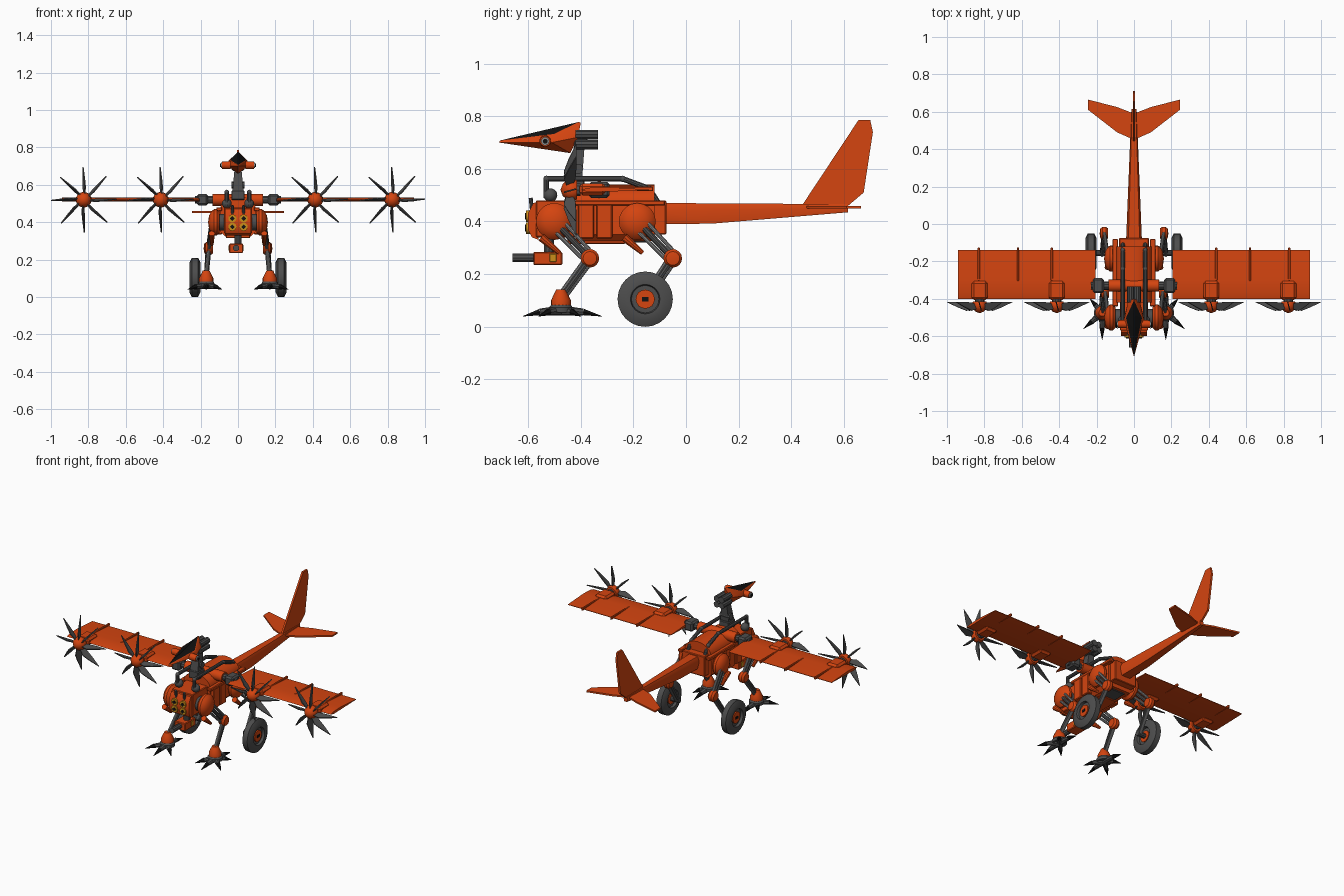
import bpy, bmesh, math
from mathutils import Vector as V, Matrix

cube = bpy.data.objects.get("Cube")
if cube:
    bpy.data.objects.remove(cube, do_unlink=True)


def material(name, rgb):
    m = bpy.data.materials.new(name)
    m.use_nodes = True
    m.diffuse_color = (*rgb, 1)
    m.node_tree.nodes["Principled BSDF"].inputs["Base Color"].default_value = (*rgb, 1)
    return m


ORANGE = material("orange paint", (0.66, 0.058, 0.005))
GREY = material("dark grey", (0.075, 0.075, 0.075))
STEEL = material("light steel", (0.25, 0.25, 0.25))
BLACK = material("black", (0.006, 0.006, 0.006))
GOLD = material("gold", (0.6, 0.27, 0.01))


def finish(name, bm, *mats):
    bmesh.ops.remove_doubles(bm, verts=bm.verts, dist=1e-5)
    bmesh.ops.recalc_face_normals(bm, faces=bm.faces)
    for f in bm.faces:
        f.smooth = True
    for e in bm.edges:
        e.smooth = e.calc_face_angle(0) < 0.6
    me = bpy.data.meshes.new(name)
    bm.to_mesh(me)
    bm.free()
    for m in mats:
        me.materials.append(m)
    ob = bpy.data.objects.new(name, me)
    bpy.context.collection.objects.link(ob)
    return ob


def box(name, center, size, mat, bevel=0.004):
    bm = bmesh.new()
    bmesh.ops.create_cube(bm, size=1, matrix=Matrix.Translation(center) @ Matrix.Diagonal((*size, 1)))
    if bevel:
        bmesh.ops.bevel(bm, geom=bm.edges[:], offset=bevel, segments=1, affect='EDGES')
    return finish(name, bm, mat)


def lathe(name, start, axis, profile, mat, n=16):
    """Revolve (radius, distance) pairs around an axis from start."""
    bm = bmesh.new()
    q = V(axis).to_track_quat('Z', 'Y')
    rings = [[bm.verts.new(V(start) + q @ V((r * math.cos(t), r * math.sin(t), h)))
              for t in (math.tau * i / n for i in range(n))] for r, h in profile]
    for a, b in zip(rings, rings[1:]):
        for i in range(n):
            j = (i + 1) % n
            bm.faces.new((a[i], a[j], b[j], b[i]))
    for end, p in ((rings[0], profile[0]), (rings[-1], profile[-1])):
        if p[0] > 0:
            bm.faces.new(end)
    return finish(name, bm, mat)


def rod(name, a, b, r, mat, r2=None, n=10):
    d = V(b) - V(a)
    return lathe(name, a, d, [(r, 0), (r if r2 is None else r2, d.length)], mat, n)


def ball(name, c, r, mat):
    bm = bmesh.new()
    bmesh.ops.create_uvsphere(bm, u_segments=16, v_segments=10, radius=r, matrix=Matrix.Translation(c))
    return finish(name, bm, mat)


def prism(name, pts, axis, lo, hi, mat):
    """Extrude a 2D outline along the x, y or z axis."""
    put = {'x': lambda p, h: (h, p[0], p[1]), 'y': lambda p, h: (p[0], h, p[1]),
           'z': lambda p, h: (p[0], p[1], h)}[axis]
    bm = bmesh.new()
    a, b = ([bm.verts.new(put(p, h)) for p in pts] for h in (lo, hi))
    bm.faces.new(a)
    bm.faces.new(b)
    for i in range(len(pts)):
        j = (i + 1) % len(pts)
        bm.faces.new((a[i], a[j], b[j], b[i]))
    return finish(name, bm, mat)


def hull(name, pts, *mats, rule=None):
    bm = bmesh.new()
    bmesh.ops.convex_hull(bm, input=[bm.verts.new(p) for p in pts])
    if rule:
        bm.normal_update()
        top = [f for f in bm.faces if rule(f)]
        bmesh.ops.inset_region(bm, faces=top, thickness=0.008)
        for f in top:
            f.material_index = 1
    return finish(name, bm, *mats)


# Body
dome = [(0.095 * math.cos(t), 0.47 + 0.07 * math.sin(t)) for t in (math.pi * i / 10 for i in range(11))]
prism("body_core", dome + [(-0.095, 0.35), (-0.07, 0.325), (0.07, 0.325), (0.095, 0.35)], 'y', -0.42, -0.12, ORANGE)
box("rear_block", (0, -0.105, 0.415), (0.16, 0.06, 0.13), ORANGE)
box("front_block", (0, -0.49, 0.41), (0.15, 0.16, 0.14), ORANGE)
prism("nose_plate", [(-0.56, 0.33), (-0.585, 0.34), (-0.60, 0.37), (-0.60, 0.43), (-0.58, 0.47), (-0.56, 0.475)],
      'x', -0.07, 0.07, ORANGE)
box("belly_plate", (0, -0.34, 0.325), (0.13, 0.22, 0.02), ORANGE)
box("rear_belly", (0, -0.2, 0.34), (0.1, 0.12, 0.04), GREY)
rod("wing_spar", (-0.135, -0.33, 0.52), (0.135, -0.33, 0.52), 0.032, ORANGE, n=20)
for x in (-0.03, 0.03):
    for z in (0.375, 0.42):
        rod("headlight", (x, -0.59, z), (x, -0.607, z), 0.022, GOLD, n=12)
        rod("headlight_lens", (x, -0.606, z), (x, -0.611, z), 0.013, BLACK, n=4)
    rod("nose_pipe", (x, -0.585, 0.44), (x, -0.59, 0.49), 0.008, GREY)

# Chin gun
rod("gun_mount", (0, -0.52, 0.35), (0, -0.52, 0.27), 0.02, GREY)
box("gun_body", (-0.01, -0.525, 0.26), (0.075, 0.11, 0.05), ORANGE)
box("gun_band", (-0.01, -0.505, 0.262), (0.08, 0.03, 0.035), GOLD)
rod("gun_barrel", (-0.01, -0.58, 0.262), (-0.01, -0.66, 0.262), 0.017, GREY)

# Tail
hull("tail_boom", [(s * w, y, z) for s in (1, -1) for w, y, z in
     [(0.03, -0.08, 0.47), (0.042, -0.08, 0.44), (0.03, -0.08, 0.39), (0.028, 0.1, 0.392),
      (0.01, 0.615, 0.466), (0.014, 0.615, 0.45), (0.01, 0.615, 0.435)]], ORANGE)
prism("tail_fin", [(0.44, 0.46), (0.655, 0.785), (0.7, 0.785), (0.71, 0.74), (0.675, 0.51), (0.61, 0.455)],
      'x', -0.006, 0.006, ORANGE)

# Neck and head
box("neck_base", (0, -0.42, 0.545), (0.07, 0.07, 0.05), GREY)
hull("neck", [(s * w, y, z) for s in (1, -1) for w, y, z in
     [(0.03, -0.45, 0.56), (0.03, -0.395, 0.56), (0.018, -0.425, 0.69), (0.018, -0.385, 0.69)]], GREY)
rod("neck_joint", (-0.035, -0.41, 0.6), (0.035, -0.41, 0.6), 0.02, GREY)
box("head_mount", (0, -0.4, 0.705), (0.05, 0.05, 0.06), GREY)
for x in (-0.018, 0.018):
    for z in (0.692, 0.73):
        rod("head_canister", (x, -0.42, z), (x, -0.335, z), 0.019, GREY)
hull("head", [(0, -0.71, 0.70), (0, -0.4, 0.775), (0, -0.44, 0.66)] + [(s * x, y, z) for s in (1, -1) for x, y, z in
     [(0.05, -0.5, 0.73), (0.055, -0.51, 0.7), (0.03, -0.41, 0.72)]], ORANGE, BLACK,
     rule=lambda f: f.normal.z > 0.6)

blade_shape = [(0.03, -0.455), (0.07, -0.465), (0.115, -0.447), (0.175, -0.417), (0.11, -0.417), (0.06, -0.42), (0.03, -0.43)]
SHOULDER = [(0.055, 0), (0.07, 0.015), (0.07, 0.03), (0.058, 0.045), (0.035, 0.057), (0, 0.062)]

for s, side in ((1, "left"), (-1, "right")):
    def P(x, y, z):
        return V((s * x, y, z))

    # Eyes
    rod(side + "_eye_ring", P(0.04, -0.535, 0.705), P(0.085, -0.535, 0.705), 0.022, ORANGE, 0.02, 14)
    rod(side + "_eye", P(0.08, -0.535, 0.705), P(0.092, -0.535, 0.705), 0.016, STEEL, n=14)
    rod(side + "_pupil", P(0.09, -0.535, 0.705), P(0.095, -0.535, 0.705), 0.009, BLACK, n=12)

    # Back pipes
    path = [P(0.06, *p) for p in ((-0.53, 0.49), (-0.53, 0.562), (-0.24, 0.562), (-0.14, 0.525), (-0.105, 0.47))]
    for a, b in zip(path, path[1:]):
        rod(side + "_back_pipe", a, b, 0.011, GREY)
        ball(side + "_pipe_joint", b, 0.012, GREY)
    ball(side + "_pipe_pump", P(0.06, -0.515, 0.5), 0.026, GREY)

    # Side panels
    for y in (-0.38, -0.31):
        box(side + "_side_panel", P(0.1, y, 0.4), (0.03, 0.06, 0.13), ORANGE)
    box(side + "_side_rail", P(0.1, -0.26, 0.47), (0.03, 0.36, 0.02), ORANGE)

    # Wing with ribs, engines and propellers
    box(side + "_wing_joint", P(0.19, -0.33, 0.52), (0.06, 0.08, 0.06), GREY, 0.01)
    rod(side + "_wing_pin", P(0.12, -0.33, 0.52), P(0.23, -0.33, 0.52), 0.022, GREY)
    prism(side + "_wing", [(-0.4, 0.52), (-0.37, 0.528), (-0.3, 0.531), (-0.14, 0.521), (-0.14, 0.518), (-0.37, 0.512)],
          'x', s * 0.205, s * 0.94, ORANGE)
    for x in (0.44, 0.62, 0.83):
        box(side + "_wing_rib", P(x, -0.215, 0.524), (0.012, 0.18, 0.018), ORANGE, 0.003)
    for x in (0.413, 0.825):
        box(side + "_nacelle", P(x, -0.355, 0.522), (0.085, 0.1, 0.046), ORANGE, 0.012)
        rod(side + "_propeller_shaft", P(x, -0.4, 0.52), P(x, -0.43, 0.52), 0.025, GREY)
        lathe(side + "_spinner", P(x, -0.415, 0.52), (0, -1, 0),
              [(0.036, 0), (0.042, 0.015), (0.038, 0.035), (0.023, 0.053), (0, 0.062)], ORANGE)
        for k in range(8):
            blade = prism(side + "_propeller_blade", blade_shape, 'z', -0.003, 0.003, GREY)
            pivot = Matrix.Translation((0, -0.43, 0))
            blade.matrix_world = (Matrix.Translation(P(x, 0, 0.52)) @ Matrix.Rotation(k * math.pi / 4, 4, 'Y')
                                  @ pivot @ Matrix.Rotation(math.radians(15), 4, 'X') @ pivot.inverted())

    # Stabiliser
    prism(side + "_stabiliser", [(s * x, y) for x, y in
          [(0, 0.45), (0.09, 0.49), (0.245, 0.61), (0.245, 0.665), (0.09, 0.625), (0, 0.59)]], 'z', 0.449, 0.459, ORANGE)

    # Legs: front pair end in claws, rear pair in wheels
    for leg, hip, knee, foot in (("front", P(0.14, -0.5, 0.4), P(0.155, -0.365, 0.26), P(0.17, -0.475, 0.11)),
                                 ("rear", P(0.14, -0.185, 0.4), P(0.16, -0.05, 0.26), P(0.17, -0.155, 0.105))):
        tag = side + "_" + leg
        rod(tag + "_hip_axle", P(0.05, hip.y, hip.z), P(0.12, hip.y, hip.z), 0.045, GREY, n=14)
        lathe(tag + "_hip", P(0.098, hip.y, hip.z), (s, 0, 0), SHOULDER, ORANGE, 20)
        off = V((0, 0.018, 0.018))
        for d in (-1, 1):
            rod(tag + "_thigh_rod", hip + off * d, knee + off * d * 0.8, 0.008, STEEL)
            rod(tag + "_shin_rod", knee + V((0, d * 0.016, 0)), foot + V((0, d * 0.014, 0)), 0.008, STEEL)
        rod(tag + "_thigh", hip, knee, 0.012, GREY)
        rod(tag + "_shin", knee, foot, 0.013, GREY)
        rod(tag + "_thigh_guard", hip + V((0, -0.05, -0.06)), hip + V((0, 0.02, -0.12)), 0.017, ORANGE, 0.009)
        lathe(tag + "_knee", knee - V((s * 0.022, 0, 0)), (s, 0, 0),
              [(0.026, 0), (0.035, 0.012), (0.035, 0.03), (0.026, 0.042), (0, 0.046)], ORANGE)

    # Clawed foot
    lathe(side + "_ankle", P(0.17, -0.475, 0.055), (0, 0, 1), [(0.045, 0), (0.045, 0.018), (0.036, 0.03)], GREY)
    lathe(side + "_ankle_cap", P(0.17, -0.475, 0.08), (0, 0, 1),
          [(0.038, 0), (0.038, 0.02), (0.026, 0.045), (0.018, 0.062)], ORANGE)
    heel = P(0.17, -0.475, 0.062)
    for x, y in ((0.17, -0.62), (0.27, -0.56), (0.085, -0.56), (0.17, -0.32), (0.235, -0.4)):
        tip = P(x, y, 0.04)
        mid = heel.lerp(tip, 0.55) + V((0, 0, 0.006))
        rod(side + "_toe", heel, mid, 0.02, GREY, 0.013, 8)
        rod(side + "_claw", mid, tip, 0.014, BLACK, 0.001, 6)

    # Wheel
    lathe(side + "_tyre", P(0.2, -0.155, 0.105), (s, 0, 0),
          [(0, 0.015), (0.052, 0.015), (0.056, 0), (0.078, 0), (0.104, 0.013), (0.105, 0.047),
           (0.078, 0.06), (0.056, 0.06), (0.052, 0.045), (0, 0.045)], GREY, 24)
    rod(side + "_wheel_axle", P(0.155, -0.155, 0.105), P(0.21, -0.155, 0.105), 0.016, GREY)
    rod(side + "_wheel_hub", P(0.21, -0.155, 0.105), P(0.253, -0.155, 0.105), 0.036, ORANGE, n=16)
    for k in range(8):
        t = k * math.pi / 4
        c = V((0, math.cos(t), math.sin(t)))
        rod(side + "_wheel_spoke", P(0.23, -0.155, 0.105) + c * 0.02, P(0.23, -0.155, 0.105) + c * 0.052, 0.02, ORANGE, 0.012, 6)
    box(side + "_wheel_nut", P(0.252, -0.155, 0.105), (0.008, 0.024, 0.016), BLACK, 0)
